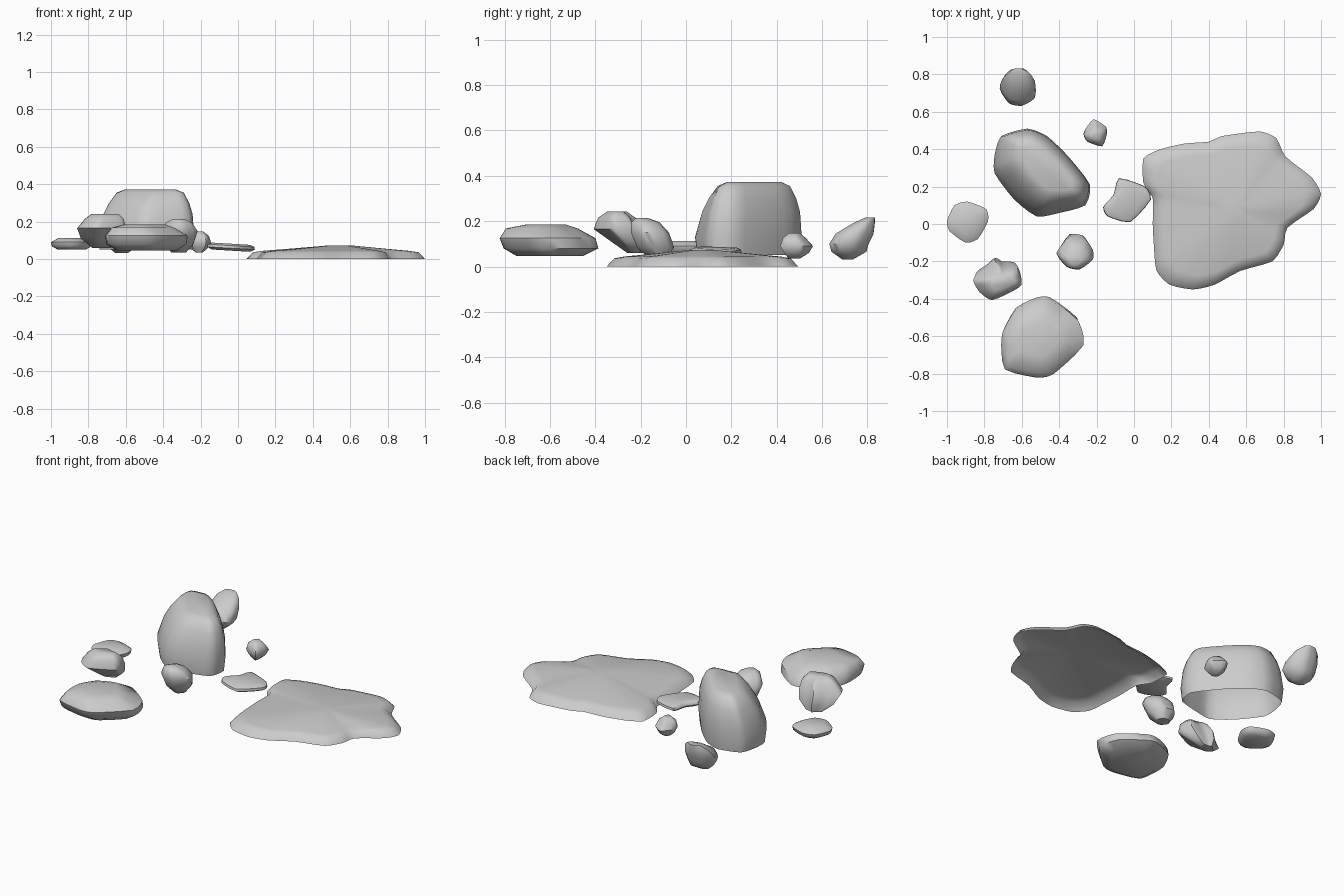
import bpy, bmesh, math
from mathutils import Vector


def smooth_loop(pts, steps=3):
    """Closed Catmull-Rom curve through the outline points."""
    n, out = len(pts), []
    p = [Vector(q) for q in pts]
    for i in range(n):
        a, b, c, d = p[i - 1], p[i], p[(i + 1) % n], p[(i + 2) % n]
        for k in range(steps):
            t = k / steps
            curve = 0.5 * (2 * b + (c - a) * t + (2 * a - 5 * b + 4 * c - d) * t**2
                           + (3 * b - a - 3 * c + d) * t**3)
            out.append(curve.lerp(b.lerp(c, t), 0.4))
    return out


def stone(name, outline, levels, axis=0, tilt=(0, 0), open_bottom=False):
    """Loft a top-view outline through levels (z, scale u, scale v, dx, dy)."""
    xs, ys = zip(*outline)
    c = Vector(((min(xs) + max(xs)) / 2, (min(ys) + max(ys)) / 2))
    u = Vector((math.cos(axis), math.sin(axis)))
    v = Vector((-u.y, u.x))
    loop = [q - c for q in smooth_loop(outline)]
    n = len(loop)
    bm = bmesh.new()

    def vert(q, z):
        return bm.verts.new((c.x + q.x, c.y + q.y, z + tilt[0] * q.x + tilt[1] * q.y))

    rings = []
    for z, su, sv, dx, dy in levels:
        rings.append([vert(u * q.dot(u) * su + v * q.dot(v) * sv + Vector((dx, dy)), z)
                      for q in loop])
    for lo, hi in zip(rings, rings[1:]):
        for i in range(n):
            j = (i + 1) % n
            bm.faces.new((lo[i], lo[j], hi[j], hi[i]))
    bm.faces.new(rings[-1])
    if not open_bottom:
        bm.faces.new(rings[0])
    bmesh.ops.recalc_face_normals(bm, faces=bm.faces)
    if sum(f.normal.z * f.calc_area() for f in bm.faces) < 0 and open_bottom:
        bmesh.ops.reverse_faces(bm, faces=bm.faces)
    me = bpy.data.meshes.new(name)
    bm.to_mesh(me)
    bm.free()
    ob = bpy.data.objects.new(name, me)
    bpy.context.collection.objects.link(ob)
    bpy.ops.object.select_all(action='DESELECT')
    ob.select_set(True)
    bpy.context.view_layer.objects.active = ob
    bpy.ops.object.shade_smooth_by_angle(angle=math.radians(50))
    return ob


# low ground patch, an open shell
stone("ground_patch",
      [(.05, .35), (.05, .22), (.10, .14), (.10, 0), (.107, -.13), (.12, -.25), (.19, -.325),
       (.315, -.35), (.43, -.325), (.57, -.25), (.74, -.20), (.80, -.11), (.82, -.02),
       (.96, .08), (1, .16), (.95, .25), (.81, .36), (.76, .46), (.67, .495), (.47, .47),
       (.40, .44), (.27, .43), (.14, .40)],
      [(0, 1, 1, 0, 0), (.036, .93, .92, 0, 0), (.044, .82, .82, 0, 0),
       (.057, .5, .5, .01, 0), (.072, .15, .15, .02, 0)], open_bottom=True)

# big upright boulder with a diagonal ridge, open underneath
stone("boulder",
      [(-.71, .47), (-.57, .51), (-.465, .47), (-.35, .36), (-.235, .21), (-.26, .10),
       (-.395, .06), (-.52, .04), (-.64, .13), (-.745, .27), (-.745, .37)],
      [(.05, .97, .95, 0, 0), (.13, 1, 1, 0, 0), (.24, .95, .88, .01, .01),
       (.30, .88, .74, .015, .015), (.355, .77, .55, .02, .02), (.373, .6, .35, .02, .02)],
      axis=math.radians(-45), open_bottom=True)

# leaning stone behind the boulder
stone("back_stone",
      [(-.67, .82), (-.58, .83), (-.525, .76), (-.53, .68), (-.60, .635), (-.67, .65), (-.72, .74)],
      [(.032, .35, .25, 0, -.02), (.065, .75, .78, 0, -.015), (.10, .98, .88, 0, -.015),
       (.145, .95, .85, 0, .01), (.19, .75, .5, 0, .05), (.217, .4, .2, 0, .08)])

# small pebble
stone("pebble",
      [(-.215, .56), (-.15, .52), (-.145, .48), (-.17, .415), (-.25, .44), (-.27, .48), (-.255, .515)],
      [(.035, .3, .35, 0, -.01), (.06, .75, .75, 0, 0), (.09, 1, 1, 0, 0),
       (.125, .8, .7, 0, -.01), (.147, .35, .35, 0, -.01)])

# flat stone beside the patch
stone("flat_stone_right",
      [(-.08, .245), (.06, .20), (.09, .13), (-.02, .01), (-.14, .04), (-.165, .09), (-.11, .155)],
      [(.045, .8, .8, 0, 0), (.058, 1, 1, 0, 0), (.072, .98, .98, 0, 0), (.082, .8, .8, 0, 0)],
      tilt=(-.06, 0))

# rounded stone in the middle
stone("middle_stone",
      [(-.35, -.05), (-.26, -.06), (-.22, -.12), (-.22, -.18), (-.29, -.24), (-.36, -.225),
       (-.415, -.14)],
      [(.035, .4, .4, 0, .02), (.085, .8, .85, 0, .01), (.15, 1, .87, 0, -.015),
       (.195, .7, .65, 0, -.035), (.215, .3, .25, 0, -.05)])

# flat stone at the far left
stone("flat_stone_left",
      [(-.89, .12), (-.79, .08), (-.78, .015), (-.835, -.08), (-.90, -.10), (-.985, -.04),
       (-1, .015), (-.96, .10)],
      [(.052, .7, .7, 0, 0), (.068, .95, .95, 0, 0), (.09, 1, 1, 0, 0), (.112, .65, .65, 0, 0)])

# angular tilted stone on the left
stone("tilted_stone",
      [(-.745, -.18), (-.70, -.21), (-.62, -.22), (-.6, -.32), (-.66, -.365), (-.76, -.41),
       (-.825, -.365), (-.86, -.295), (-.80, -.24)],
      [(.06, .38, .3, 0, .07), (.11, .85, .65, 0, .04), (.165, 1, .93, 0, -.005),
       (.215, .8, .72, .015, -.01), (.242, .55, .38, .02, -.01)])

# broad front slab
stone("front_slab",
      [(-.635, -.445), (-.53, -.39), (-.45, -.385), (-.30, -.5), (-.27, -.64), (-.43, -.80),
       (-.52, -.82), (-.69, -.775), (-.71, -.64), (-.70, -.56)],
      [(.046, .72, .66, 0, 0), (.08, .97, .95, 0, .005), (.125, 1, .96, 0, -.01),
       (.168, .76, .72, -.02, -.035), (.185, .5, .4, -.01, -.015)])
